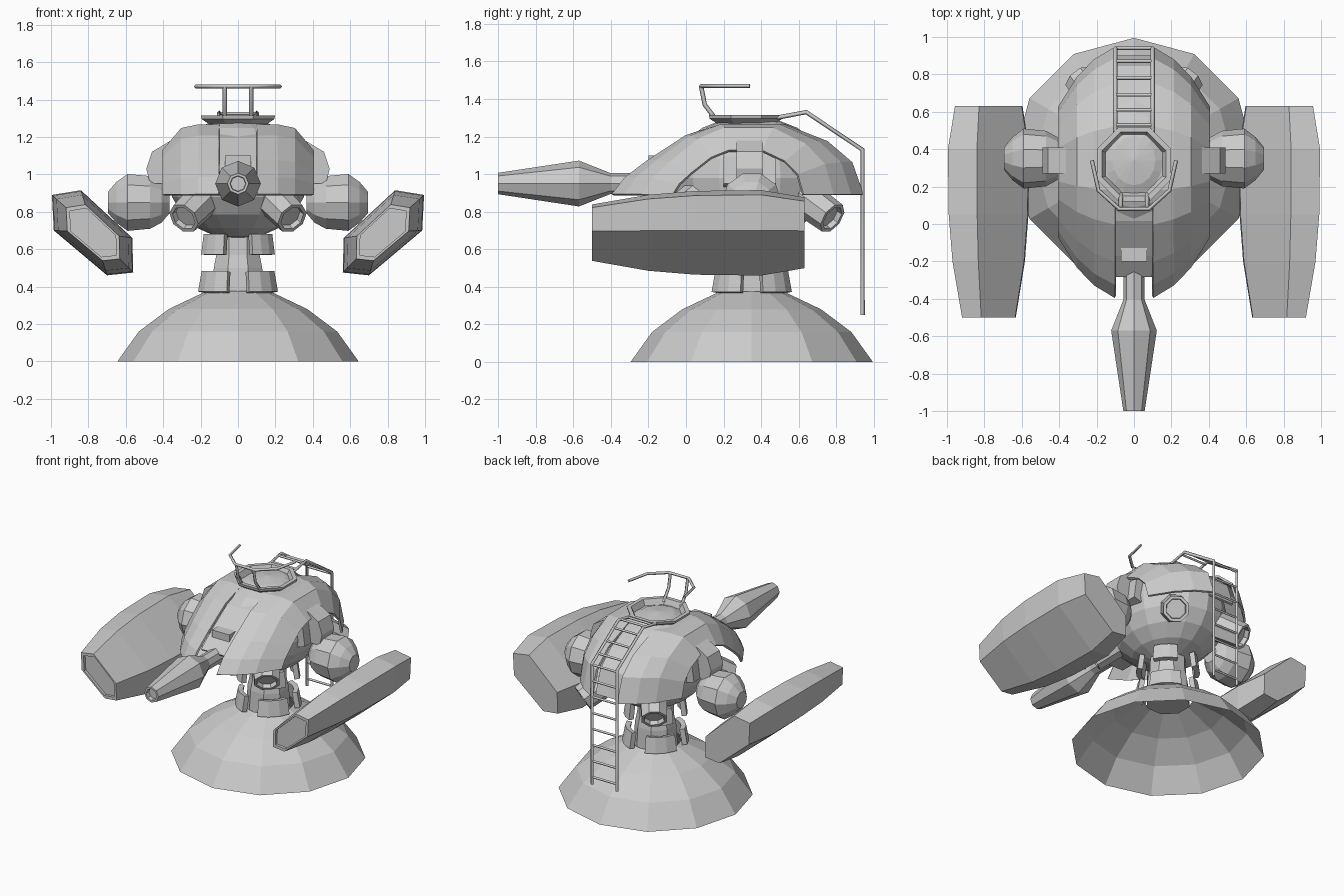
import bpy, bmesh
from math import sin, cos, pi, radians
from mathutils import Vector

if "Cube" in bpy.data.objects:
    bpy.data.objects.remove(bpy.data.objects["Cube"])


def mesh(name, verts, faces, thick=0.0):
    me = bpy.data.meshes.new(name)
    me.from_pydata([tuple(v) for v in verts], [], faces)
    bm = bmesh.new()
    bm.from_mesh(me)
    bmesh.ops.recalc_face_normals(bm, faces=bm.faces)
    bm.to_mesh(me)
    bm.free()
    ob = bpy.data.objects.new(name, me)
    bpy.context.collection.objects.link(ob)
    if thick:
        mod = ob.modifiers.new("thickness", 'SOLIDIFY')
        mod.thickness = thick
        mod.offset = 0
    return ob


def loft(name, rings, closed=True, caps=(True, True), thick=0.0):
    n = len(rings[0])
    verts = [p for r in rings for p in r]
    faces = []
    for i in range(len(rings) - 1):
        for j in range(n if closed else n - 1):
            k = (j + 1) % n
            faces.append((i*n + j, i*n + k, (i+1)*n + k, (i+1)*n + j))
    if closed and caps[0]:
        faces.append(tuple(range(n)))
    if closed and caps[1]:
        faces.append(tuple(range((len(rings)-1)*n, len(rings)*n)))
    return mesh(name, verts, faces, thick)


def turned(name, origin, axis, profile, n, phase=0.0, caps=(True, True), thick=0.0):
    """Lathe a list of (distance along axis, radius)."""
    q = Vector(axis).to_track_quat('Z', 'Y')
    o = Vector(origin)
    rings = [[o + q @ Vector((r*cos(phase + 2*pi*k/n), r*sin(phase + 2*pi*k/n), d))
              for k in range(n)] for d, r in profile]
    return loft(name, rings, True, caps, thick)


def bar(name, path, r, sides=4):
    cu = bpy.data.curves.new(name, 'CURVE')
    cu.dimensions = '3D'
    cu.bevel_depth = r
    cu.bevel_resolution = 0
    cu.use_fill_caps = True
    sp = cu.splines.new('POLY')
    sp.points.add(len(path) - 1)
    for p, co in zip(sp.points, path):
        p.co = (*co, 1)
    ob = bpy.data.objects.new(name, cu)
    bpy.context.collection.objects.link(ob)
    return ob


def ellipsoid(name, loc, scale, u, v):
    bm = bmesh.new()
    bmesh.ops.create_uvsphere(bm, u_segments=u, v_segments=v, radius=1)
    for w in bm.verts:
        w.co = Vector((w.co.x*scale[0], w.co.y*scale[1], w.co.z*scale[2])) + Vector(loc)
    me = bpy.data.meshes.new(name)
    bm.to_mesh(me)
    bm.free()
    ob = bpy.data.objects.new(name, me)
    bpy.context.collection.objects.link(ob)
    return ob


UP = (0, 0, 1)
CY = 0.35

# Hollow twelve-sided foot and column
turned("base_skirt", (0, CY, 0), UP, [(0, .645), (.16, .53), (.28, .37), (.375, .17)],
       12, 0, (False, False))
turned("column", (0, CY, 0), UP, [(.34, .15), (.5, .14), (.57, .125), (.76, .12)], 8, pi/8)

# Curved clamp plates at the four diagonals
for tag, z0, z1, r0, r1, half in (("lower", .37, .48, .205, .185, 30),
                                  ("upper", .57, .68, .195, .18, 24)):
    for q in range(4):
        ring = []
        for z, r in ((z0, r0), (z1, r1)):
            ring.append([(r*cos(a), CY + r*sin(a), z) for a in
                         [radians(45 + 90*q + half*t) for t in (-1, -.33, .33, 1)]])
        loft(f"{tag}_clamp_{q}", ring, False, thick=.035)

# Inner hull
ellipsoid("hull_core", (0, .34, .98), (.37, .43, .33), 16, 10)

# Armour shell: one side arc, shrunk towards the flanks
ARC = [(-.67, 0), (-.6, .09), (-.48, .18), (-.28, .31), (-.1, .37),
       (.24, .37), (.47, .28), (.6, .17), (.66, 0)]


def rib(x, sy, sz):
    return [(x, .28 + y*sy, .89 + z*sz) for y, z in ARC]


for s in (-1, 1):
    loft(f"armour_shell_{s}", [rib(s*.1, 1, 1), rib(s*.21, .9, 1), rib(s*.3, .76, .95),
                               rib(s*.4, .52, .63)], False, thick=.015)
centre = [[(x, .28 + y*.93, .89 + z*.97) for y, z in ARC[1:]] for x in (-.1, .1)]
loft("centre_strip", centre, False, thick=.015)

# Open octagonal hatch
turned("hatch_ring", (0, .32, 0), UP,
       [(1.22, .15), (1.265, .16), (1.295, .21), (1.315, .215), (1.315, .185),
        (1.275, .165)], 8, pi/8, (False, True))

# Handrail around the hatch front
bar("hatch_rail", [(-.225, .34, 1.47), (-.19, .18, 1.47), (-.08, .08, 1.47),
                   (.08, .08, 1.47), (.19, .18, 1.47), (.225, .34, 1.47)], .011)
for s in (-1, 1):
    bar(f"rail_post_{s}", [(s*.07, .16, 1.29), (s*.07, .1, 1.37), (s*.07, .08, 1.47)], .012)

# Rear ladder
for s in (-1, 1):
    bar(f"ladder_side_{s}", [(s*.1, .48, 1.3), (s*.1, .64, 1.33), (s*.1, .94, 1.13),
                             (s*.1, .94, .25)], .012)
rungs = [(.53, 1.31), (.61, 1.325), (.69, 1.295), (.78, 1.235), (.87, 1.175)]
rungs += [(.94, 1.12 - .117*i) for i in range(8)]
for i, (y, z) in enumerate(rungs):
    bar(f"ladder_rung_{i}", [(-.1, y, z), (.1, y, z)], .009)

# Front gun with mount
turned("gun_barrel", (0, 0, .95), (0, -1, 0),
       [(.05, .055), (.4, .055), (.57, .122), (1.0, .057), (1.0, .043), (.97, .04)], 8)
loft("gun_mount", [[(x, y, z) for x, z in ((-.07, .86), (.07, .86), (.07, 1.1), (-.07, 1.1))]
                   for y in (-.2, .1)])

# Four diagonal ports under the shell
for sx in (-1, 1):
    for sy in (-1, 1):
        turned(f"port_{sx}_{sy}", (sx*.29, CY + sy*.43, .765), (sx*.5, sy*.68, -.5),
               [(-.25, .1), (0, .09), (0, .07), (-.03, .066)], 8, pi/8)

# Shoulders, ball joints and hex pods
HEX = [(.995, .89), (.84, .915), (.565, .66), (.56, .475), (.70, .46), (.985, .70)]
PC = (.772, .69)
for s in (-1, 1):
    band = [(.14, 1.24), (.3, 1.19), (.38, 1.1), (.4, .95), (.3, .92), (.14, 1.0)]
    loft(f"shoulder_band_{s}", [[(s*x, y, z) for x, z in band] for y in (.2, .48)])
    hook = [(.28, 1.13), (.36, 1.18), (.46, 1.12), (.49, 1.03), (.47, .95), (.38, .95)]
    loft(f"shoulder_block_{s}", [[(s*x, y, z) for x, z in hook] for y in (.27, .41)])
    turned(f"arm_ball_{s}", (s*.53, .35, .85), (s, 0, 0),
           [(-.165, .06), (-.12, .115), (-.06, .148), (.06, .16), (.12, .115), (.165, .06)],
           10, 0)
    rings = [[(s*(PC[0] + (x - PC[0])*k), y, PC[1] + (z - PC[1])*k) for x, z in HEX]
             for y, k in ((-.48, .57), (-.5, .57), (-.5, .66), (-.2, .89), (.05, .98),
                          (.4, 1), (.63, .83))]
    loft(f"side_pod_{s}", rings[:1] + rings[1:])
